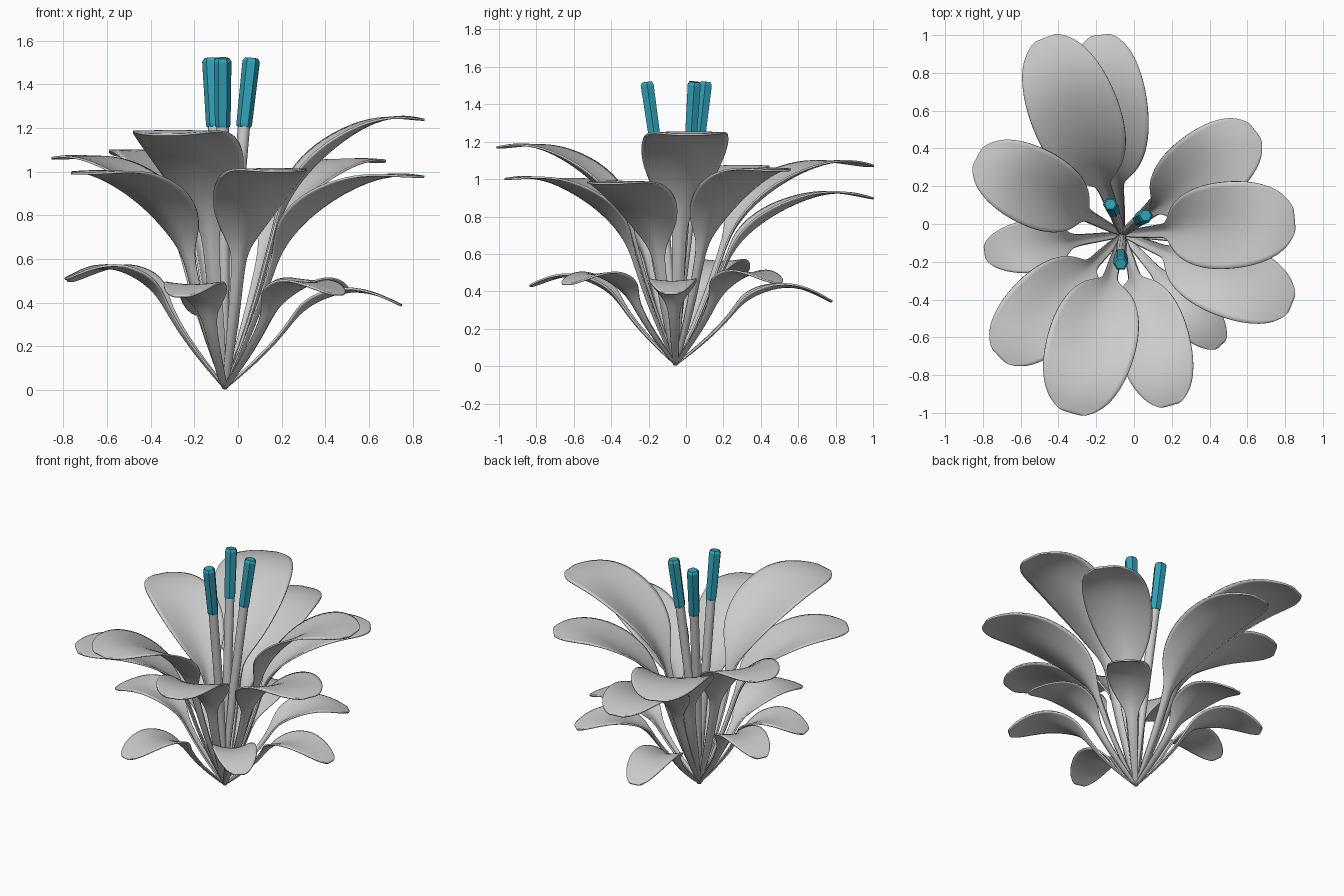
import bpy, bmesh, math
from mathutils import Vector

if "Cube" in bpy.data.objects:
    bpy.data.objects.remove(bpy.data.objects["Cube"])

BASE = Vector((-0.06, -0.055, 0.006))

# Side profiles: (radius / length, height / peak, half width / widest, fold)
UPPER = [(0, 0, .05, .3), (.1, .18, .11, .45), (.19, .38, .14, .5), (.25, .55, .15, .5),
         (.285, .63, .22, .45), (.335, .70, .55, .42), (.42, .785, .84, .36), (.55, .88, 1.03, .25),
         (.72, .97, 1.03, .09), (.86, 1.0, .87, -.03), (.95, .995, .62, -.06), (1.0, .985, .3, 0)]
LOWER = [(0, 0, .1, .3), (.15, .22, .16, .4), (.3, .48, .20, .45), (.395, .70, .26, .45),
         (.45, .79, .62, .4), (.54, .89, .95, .3), (.69, .99, 1.07, .14), (.84, .98, .92, .02),
         (.95, .92, .62, -.04), (1.0, .88, .3, 0)]


def leaf(name, tip, height, half_width, droop, profile):
    """Loft a folded strip along an arching side profile."""
    flat = Vector((tip[0] - BASE.x, tip[1] - BASE.y, 0))
    length = flat.length
    out = flat.normalized()
    side = Vector((-out.y, out.x, 0))
    mids = [BASE + out * (p[0] * length)
            + Vector((0, 0, p[1] * height - droop * max(0, (p[0] - .6) / .4) ** 2)) for p in profile]
    bm = bmesh.new()
    rows = []
    for i, p in enumerate(profile):
        tangent = (mids[min(i + 1, len(mids) - 1)] - mids[max(i - 1, 0)]).normalized()
        normal = tangent.cross(side)
        if normal.z < 0:
            normal.negate()
        w = p[2] * half_width
        rows.append([bm.verts.new(mids[i] + side * (s * w) + normal * (abs(s) ** 1.3 * w * p[3]))
                     for s in (-1, -.55, 0, .55, 1)])
    for a, b in zip(rows, rows[1:]):
        for j in range(4):
            bm.faces.new((a[j], a[j + 1], b[j + 1], b[j]))
    bmesh.ops.recalc_face_normals(bm, faces=bm.faces)
    for f in bm.faces:
        f.smooth = True
    mesh = bpy.data.meshes.new(name)
    bm.to_mesh(mesh)
    bm.free()
    ob = bpy.data.objects.new(name, mesh)
    bpy.context.collection.objects.link(ob)
    sub = ob.modifiers.new("smooth", 'SUBSURF')
    sub.levels = sub.render_levels = 2
    thick = ob.modifiers.new("thickness", 'SOLIDIFY')
    thick.thickness = 0.01
    thick.offset = 0


def tube(name, rings, sides, material=None, smooth=False):
    """Skin rings of (centre, radius) into a closed rod."""
    bm = bmesh.new()
    axis = (rings[-1][0] - rings[0][0]).normalized()
    u = axis.cross(Vector((0, 1, 0))).normalized()
    v = axis.cross(u)
    loops = []
    for c, r in rings:
        loops.append([bm.verts.new(c + (u * math.cos(a) + v * math.sin(a)) * r)
                      for a in (2 * math.pi * k / sides for k in range(sides))])
    for a, b in zip(loops, loops[1:]):
        for k in range(sides):
            f = bm.faces.new((a[k], a[(k + 1) % sides], b[(k + 1) % sides], b[k]))
            f.smooth = smooth
    bm.faces.new(loops[0])
    bm.faces.new(loops[-1])
    bmesh.ops.recalc_face_normals(bm, faces=bm.faces)
    mesh = bpy.data.meshes.new(name)
    bm.to_mesh(mesh)
    bm.free()
    ob = bpy.data.objects.new(name, mesh)
    bpy.context.collection.objects.link(ob)
    if material:
        mesh.materials.append(material)


# Tall leaves: tip x, tip y, peak height, half width, tip droop
tall = [(-.33, -1.0, 1.19, .23, .01), (.195, -.96, 1.01, .19, 0), (.85, .025, 1.25, .225, 0),
        (.835, -.425, .985, .20, 0), (.64, .495, 1.055, .20, 0), (-.47, .985, 1.11, .23, .03),
        (-.175, 1.0, .945, .20, .04), (-.83, .355, 1.07, .20, 0), (-.715, -.70, 1.0, .205, 0)]
for i, (x, y, h, w, d) in enumerate(tall):
    leaf(f"tall_leaf_{i + 1}", (x, y), h, w, d, UPPER)

# Short leaves
short = [(.46, -.64, .49, .13, 0), (-.79, -.15, .56, .135, -.01), (-.26, -.83, .48, .13, 0),
         (.75, -.08, .455, .125, .02), (-.16, .78, .43, .13, .04), (.48, .49, .50, .13, 0),
         (-.77, .29, .56, .13, 0)]
for i, (x, y, h, w, d) in enumerate(short):
    leaf(f"short_leaf_{i + 1}", (x, y), h, w, d, LOWER)

# Flower stalks with faceted coloured heads
teal = bpy.data.materials.new("flower_teal")
teal.diffuse_color = (0.03, 0.36, 0.48, 1)
teal.use_nodes = True
teal.node_tree.nodes["Principled BSDF"].inputs["Base Color"].default_value = teal.diffuse_color
heads = [((-.11, .07, 1.205), (-.125, .105, 1.52)),
         ((.027, .025, 1.205), (.062, .045, 1.52)),
         ((-.07, -.165, 1.205), (-.07, -.21, 1.52))]
for i, (lo, hi) in enumerate(heads):
    lo, hi = Vector(lo), Vector(hi)
    bow = Vector((lo.x - BASE.x, lo.y - BASE.y, 0)) * -.08
    tube(f"stalk_{i + 1}",
         [(BASE + Vector((0, 0, .01)), .008), (BASE.lerp(lo, .25) + bow, .02),
          (BASE.lerp(lo, .55) + bow, .027), (lo, .028)], 10, smooth=True)
    tube(f"flower_head_{i + 1}",
         [(lo, .033), (lo.lerp(hi, .04), .036), (lo.lerp(hi, .95), .040), (hi, .03)], 6, teal)
